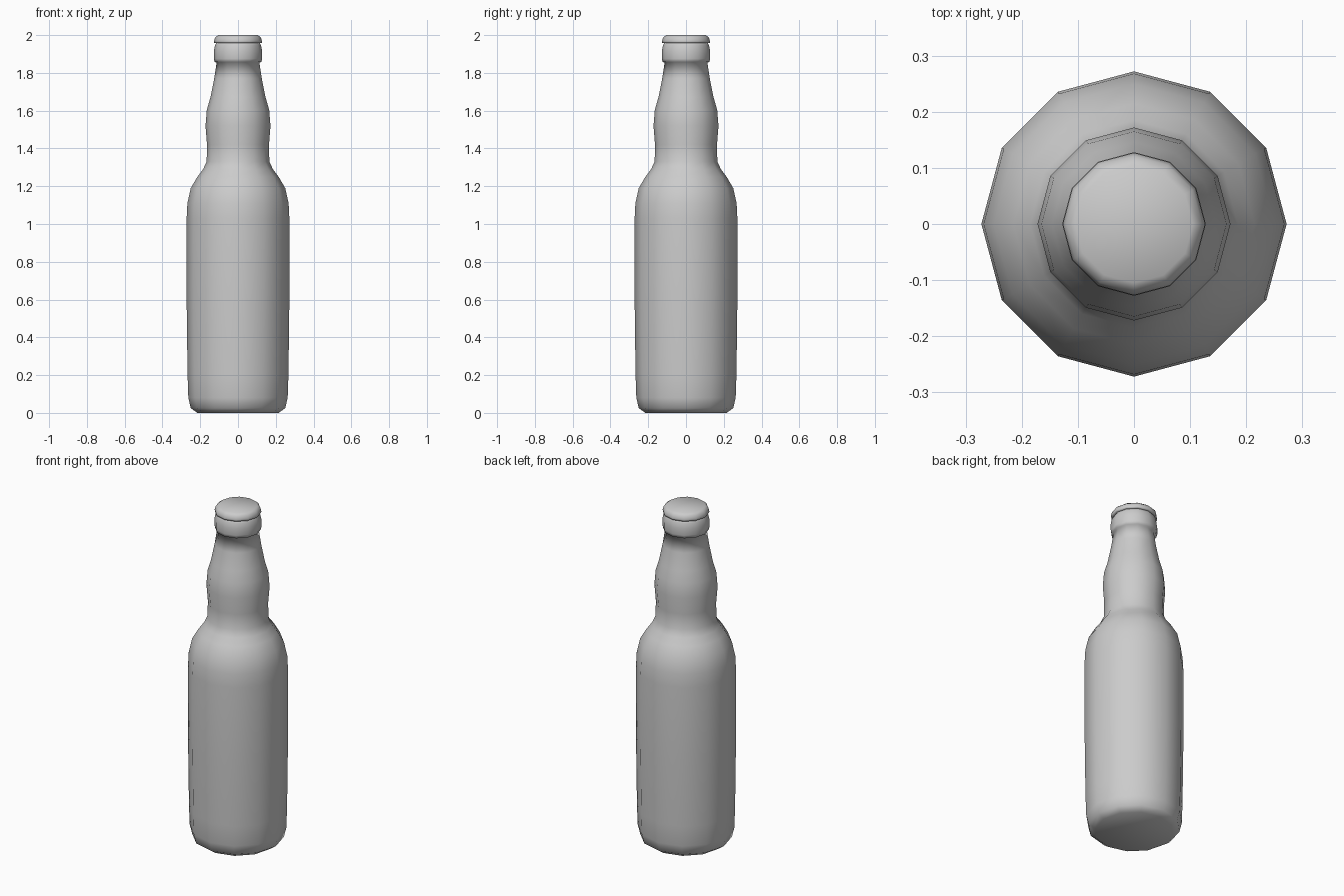
import bpy, bmesh
from math import cos, sin, pi

if "Cube" in bpy.data.objects:
    bpy.data.objects.remove(bpy.data.objects["Cube"])

SIDES = 12


def lathe(name, profile):
    """Revolve (radius, z) points into a closed, smooth 12-sided solid."""
    bm = bmesh.new()
    rings = [[bm.verts.new((r * cos(2 * pi * i / SIDES), r * sin(2 * pi * i / SIDES), z))
              for i in range(SIDES)] for r, z in profile]
    for low, high in zip(rings, rings[1:]):
        for i in range(SIDES):
            j = (i + 1) % SIDES
            bm.faces.new((low[i], low[j], high[j], high[i]))
    bm.faces.new(rings[0][::-1])
    bm.faces.new(rings[-1])
    for f in bm.faces:
        f.smooth = True
    mesh = bpy.data.meshes.new(name)
    bm.to_mesh(mesh)
    bm.free()
    obj = bpy.data.objects.new(name, mesh)
    bpy.context.collection.objects.link(obj)
    return obj


# Body, shoulder, bulged neck and lip
lathe("bottle", [
    (0.215, 0.0), (0.25, 0.025), (0.263, 0.08), (0.267, 0.2), (0.272, 0.6),
    (0.272, 1.03), (0.268, 1.11), (0.25, 1.19), (0.215, 1.25), (0.185, 1.29),
    (0.166, 1.33), (0.164, 1.42), (0.172, 1.52), (0.165, 1.605), (0.146, 1.67),
    (0.126, 1.77), (0.113, 1.855), (0.124, 1.857), (0.128, 1.875),
    (0.128, 1.915), (0.122, 1.945), (0.113, 1.962)])

# Crown cap over the lip
lathe("cap", [
    (0.113, 1.959), (0.126, 1.958), (0.127, 1.968), (0.121, 1.988), (0.105, 2.0)])
